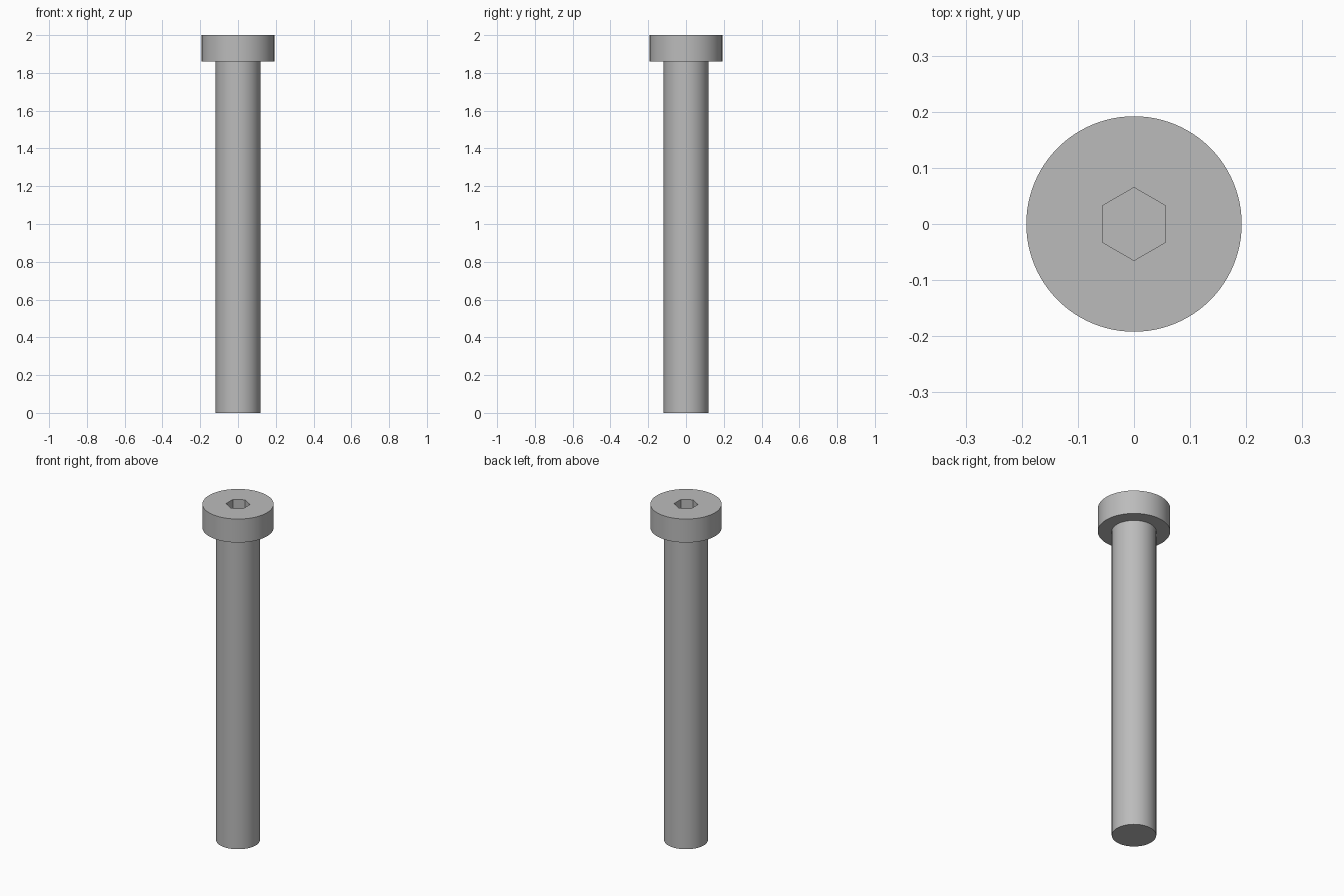
import bpy
import bmesh
from math import pi, radians
from mathutils import Matrix, Vector

cube = bpy.data.objects.get("Cube")
if cube:
    bpy.data.objects.remove(cube, do_unlink=True)

SEGMENTS = 96
SHANK_R, HEAD_R = 0.118, 0.192
HEAD_Z, TOP_Z = 1.86, 2.0
SOCKET_R, SOCKET_DEPTH = 0.065, 0.08

# Plain grey metal
metal = bpy.data.materials.new("grey_metal")
metal.use_nodes = True
grey = (0.5, 0.5, 0.5, 1)
metal.diffuse_color = grey
metal.node_tree.nodes["Principled BSDF"].inputs["Base Color"].default_value = grey


def add_object(name, bm):
    mesh = bpy.data.meshes.new(name)
    bm.to_mesh(mesh)
    bm.free()
    mesh.materials.append(metal)
    obj = bpy.data.objects.new(name, mesh)
    bpy.context.collection.objects.link(obj)
    return obj


# Shank and head, turned as one solid: cap ring, shank wall, shoulder, head wall
bm = bmesh.new()
disc = bmesh.ops.create_circle(bm, cap_ends=True, segments=SEGMENTS, radius=SHANK_R)
edges = list({e for v in disc["verts"] for e in v.link_edges})
for radius, z in [(SHANK_R, HEAD_Z), (HEAD_R, HEAD_Z), (HEAD_R, TOP_Z)]:
    new = bmesh.ops.extrude_edge_only(bm, edges=edges)["geom"]
    edges = [g for g in new if isinstance(g, bmesh.types.BMEdge)]
    for v in [g for g in new if isinstance(g, bmesh.types.BMVert)]:
        flat = Vector((v.co.x, v.co.y, 0)).normalized() * radius
        v.co = (flat.x, flat.y, z)
bmesh.ops.contextual_create(bm, geom=edges)
bmesh.ops.recalc_face_normals(bm, faces=bm.faces)
bolt = add_object("bolt", bm)

# Hexagonal socket cutter, one corner pointing along y
bm = bmesh.new()
bmesh.ops.create_cone(
    bm, cap_ends=True, segments=6, radius1=SOCKET_R, radius2=SOCKET_R,
    depth=2 * SOCKET_DEPTH, matrix=Matrix.Translation((0, 0, TOP_Z)))
corner = max(bm.verts, key=lambda v: v.co.y)
if abs(corner.co.x) > 0.001:
    bmesh.ops.rotate(bm, verts=bm.verts, matrix=Matrix.Rotation(pi / 6, 3, "Z"))
cutter = add_object("socket_cutter", bm)
cutter.hide_render = True

# Cut the socket and remove the cutter
bpy.context.view_layer.objects.active = bolt
bolt.select_set(True)
cut = bolt.modifiers.new("hex_socket", "BOOLEAN")
cut.operation = "DIFFERENCE"
cut.solver = "EXACT"
cut.object = cutter
bpy.ops.object.modifier_apply(modifier=cut.name)
bpy.data.objects.remove(cutter, do_unlink=True)

# Smooth round walls, sharp rims
bpy.ops.object.select_all(action="DESELECT")
bolt.select_set(True)
bpy.ops.object.shade_smooth_by_angle(angle=radians(30))
